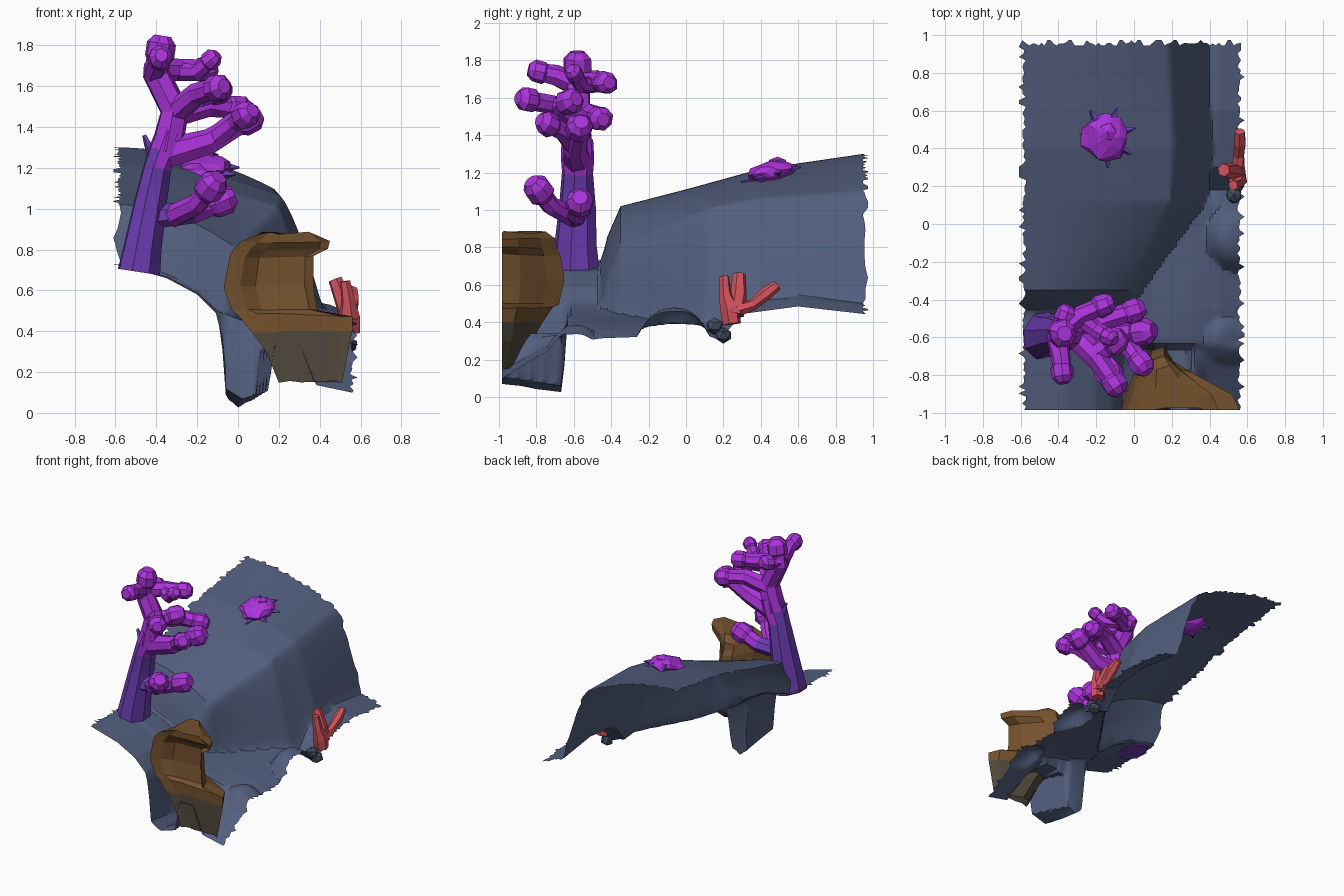
import bpy, bmesh, math, random
from mathutils import Vector

if "Cube" in bpy.data.objects:
    bpy.data.objects.remove(bpy.data.objects["Cube"])

random.seed(4)


def material(name, color):
    m = bpy.data.materials.new(name)
    m.diffuse_color = (*color, 1)
    m.use_nodes = True
    m.node_tree.nodes["Principled BSDF"].inputs["Base Color"].default_value = m.diffuse_color
    return m


SLATE = material("slate_blue", (0.086, 0.113, 0.208))
BROWN = material("brown", (0.172, 0.082, 0.026))
MUD = material("grey_brown", (0.078, 0.064, 0.043))
VIOLET = material("violet", (0.150, 0.046, 0.450))
MAGENTA = material("magenta", (0.410, 0.034, 0.710))
RED = material("coral_red", (0.640, 0.085, 0.110))
ROCK = material("dark_slate", (0.060, 0.078, 0.125))


def finish(name, bm, mats, smooth=None):
    me = bpy.data.meshes.new(name)
    bm.to_mesh(me)
    bm.free()
    for m in mats:
        me.materials.append(m)
    ob = bpy.data.objects.new(name, me)
    bpy.context.collection.objects.link(ob)
    if smooth:
        bpy.ops.object.select_all(action='DESELECT')
        bpy.context.view_layer.objects.active = ob
        ob.select_set(True)
        bpy.ops.object.shade_smooth_by_angle(angle=math.radians(smooth))
    return ob


def interp(pts, v):
    """Piecewise linear lookup in a list of (position, value)."""
    if v <= pts[0][0]:
        return pts[0][1]
    for (a, p), (b, q) in zip(pts, pts[1:]):
        if v <= b:
            return p + (q - p) * (v - a) / (b - a)
    return pts[-1][1]


def clamp(v):
    return min(max(v, 0), 1)


# ---- ground sheet: plateau, mound, pit and bumps ----
ROOF = [(-.56, .3), (-.47, .66), (-.42, .86), (-.35, 1.02), (0, 1.11), (.4, 1.22), (.95, 1.3)]
BROW = [(-.45, -.06), (-.35, 0), (-.1, .1), (.12, .19), (.4, .2), (.96, .17)]      # upper cliff edge
FOOT = [(-.45, .02), (-.33, .07), (-.1, .24), (.1, .37), (.38, .44), (.96, .4)]    # lower cliff edge
SAG = [(-.35, .22), (.12, .13), (.96, .2)]                                         # fall towards the brow
BANK = [(-.6, .73), (-.35, .67), (-.2, .59), (-.1, .5), (0, .46), (.1, .43), (.3, .41), (.45, .38), (.57, .33)]
PIT = [(-.6, .73), (-.35, .66), (-.2, .58), (-.1, .48), (-.075, .3), (-.06, .1), (.02, .05),
       (.15, .09), (.18, .34), (.30, .34), (.38, .14), (.57, .1)]
EDGE = [(-.65, -.05), (-.45, -.02), (.1, 0), (.18, -.03), (.3, .11), (.6, .15), (.95, .11)]


def height(x, y):
    # pit narrows towards its back
    shift = .24 * (y + .98) * clamp((.32 - x) / .14) * clamp((x + .02) / .06)
    low = interp(PIT, x + shift)
    if -.07 < x < .17:
        low -= (y + .85) * .15
    if x > .3:
        low += (y + .98) * .6 * clamp((x - .3) / .08)
    t = clamp((y + .66) / .03)
    side = interp(EDGE, y) * clamp((x - .1) / .3)
    g = low * (1 - t) + (interp(BANK, x) + side) * t
    for bx, by, r, h in ((.57, -.07, .19, .13), (.5, -.62, .13, .05)):
        d = math.hypot(x - bx, y - by) / r
        if d < 1:
            g += h * (1 - d ** 3)
    e, f, sag = interp(BROW, y), interp(FOOT, y), interp(SAG, y)
    drop = sag * max((min(x, e) + .6) / (e + .6), 0) ** 2
    if x > e:
        drop += .64 * ((x - e) / (f - e)) ** 1.4
    mound = interp(ROOF, y) - drop
    k = .05                                       # soft joint at the mound's foot
    h = max(k - abs(g - mound), 0) / k
    return max(g, mound) + h * h * k / 4


NX, NY = 72, 110
bm = bmesh.new()
grid = []
for j in range(NY + 1):
    row = []
    for i in range(NX + 1):
        x, y = -.585 + 1.145 * i / NX, -.985 + 1.94 * j / NY
        z = height(x, y)
        # ragged border
        if i in (0, NX):
            x += random.choice((-.012, -.004, 0, .006, .025)) * (1 if i else -1)
        if j == NY:
            y += random.choice((-.01, 0, .004, .018))
        row.append(bm.verts.new((x, y, z)))
    grid.append(row)
for j in range(NY):
    for i in range(NX):
        bm.faces.new((grid[j][i], grid[j][i + 1], grid[j + 1][i + 1], grid[j + 1][i]))
finish("ground", bm, [SLATE], 32)

# ---- stump with a recessed front: (z, left x, back x, back y, right x, recess) ----
LAYERS = [(.15, .20, .26, -.90, .51, .01), (.30, .14, .21, -.82, .54, .01), (.40, .07, .17, -.77, .56, .01),
          (.48, .00, .14, -.71, .56, .01), (.50, -.03, .13, -.68, .39, .04), (.62, -.07, .12, -.65, .37, .06),
          (.76, -.04, .12, -.67, .37, .06), (.80, -.02, .12, -.69, .44, .04), (.84, .02, .12, -.70, .45, .01),
          (.88, .11, .15, -.75, .37, .01)]
FRONT = -.985
bm = bmesh.new()
rings = []
for z, xl, xb, yb, xr, rec in LAYERS:
    dy, w = yb - FRONT, xr - xl
    pts = [(xl, FRONT), (xl + .35 * (xb - xl) - .01, FRONT + .5 * dy), (xb - .03, yb - .02), (xb + .04, yb),
           (xb + .4 * (xr - xb), FRONT + .72 * dy), (xr - .04, FRONT + .3 * dy), (xr, FRONT),
           (xr - .1 * w, FRONT + rec), (xl + .35 * w, FRONT + rec), (xl + .18 * w, FRONT + .01)]
    rings.append([bm.verts.new((x, y, z + random.uniform(-.008, .008))) for x, y in pts])
for lo, hi in zip(rings, rings[1:]):
    for k in range(10):
        n = (k + 1) % 10
        f = bm.faces.new((lo[n], lo[k], hi[k], hi[n]))
        f.material_index = int(f.calc_center_median().z < .40)
bm.faces.new(rings[-1][::-1])
bmesh.ops.recalc_face_normals(bm, faces=bm.faces)
finish("stump", bm, [BROWN, MUD])


# ---- helpers for branches ----
def tube(bm, path, radii, sides=7, flat=1.0, wobble=0.0):
    path = [Vector(p) for p in path]
    rings = []
    for i, p in enumerate(path):
        d = (path[min(i + 1, len(path) - 1)] - path[max(i - 1, 0)]).normalized()
        u = d.cross(Vector((.3, 1, .2))).normalized()
        v = d.cross(u)
        rings.append([bm.verts.new(p + radii[i] * random.uniform(1 - wobble, 1 + wobble)
                                   * (u * math.cos(a) + v * flat * math.sin(a)))
                      for a in (2 * math.pi * k / sides for k in range(sides))])
    for a, b in zip(rings, rings[1:]):
        for k in range(sides):
            bm.faces.new((a[k], a[(k + 1) % sides], b[(k + 1) % sides], b[k]))
    bm.faces.new(rings[0][::-1])
    bm.faces.new(rings[-1])


def barrel(bm, before, center, r):
    """Chunky rounded tip in line with the branch."""
    c = Vector(center)
    d = (c - Vector(before)).normalized() * r
    tube(bm, [c - d * .95, c - d * .5, c + d * .4, c + d * .9], [.65 * r, r, .98 * r, .55 * r], 8, 1, .06)


def knob(bm, center, r, squash=.95, detail=1):
    vs = bmesh.ops.create_icosphere(bm, subdivisions=detail, radius=r)["verts"]
    for v in vs:
        v.co *= random.uniform(.92, 1.12)
        v.co.z *= squash
        v.co += Vector(center)


# ---- tree trunk: violet below, magenta towards the fork ----
bm = bmesh.new()
tube(bm, [(-.485, -.59, .69), (-.465, -.59, .82), (-.43, -.58, 1.02), (-.395, -.58, 1.2), (-.365, -.58, 1.28),
          (-.33, -.58, 1.38)], [.108, .095, .083, .07, .075, .07], 8, 1.22)
tube(bm, [(-.42, -.58, 1.26), (-.46, -.58, 1.36)], [.03, .01], 4)
bmesh.ops.recalc_face_normals(bm, faces=bm.faces)
for f in bm.faces:
    c = f.calc_center_median()
    f.material_index = int(c.z > 1.22 and c.x > -.41)
finish("tree_trunk", bm, [VIOLET, MAGENTA], 25)

# ---- tree branches: path, start radius, end radius, tip radius ----
BRANCHES = [
    ([(-.35, -.58, 1.28), (-.31, -.58, 1.48), (-.40, -.58, 1.66), (-.38, -.58, 1.78)], .085, .058, .075),
    ([(-.41, -.58, 1.68), (-.28, -.48, 1.68), (-.16, -.43, 1.68)], .06, .048, .062),
    ([(-.41, -.59, 1.67), (-.39, -.70, 1.72), (-.38, -.79, 1.74)], .06, .048, .06),
    ([(-.40, -.58, 1.67), (-.36, -.48, 1.69)], .055, .05, .056),
    ([(-.28, -.50, 1.67), (-.20, -.56, 1.67), (-.13, -.60, 1.73)], .048, .04, .048),
    ([(-.32, -.58, 1.46), (-.20, -.70, 1.56), (-.10, -.85, 1.59)], .065, .052, .066),
    ([(-.31, -.57, 1.46), (-.15, -.51, 1.51), (.0, -.46, 1.49)], .065, .052, .066),
    ([(-.36, -.58, 1.27), (-.14, -.60, 1.33), (.05, -.57, 1.44)], .075, .05, .074),
    ([(-.12, -.60, 1.34), (-.02, -.66, 1.42), (.04, -.74, 1.46)], .052, .048, .066),
    ([(-.20, -.69, 1.55), (-.10, -.62, 1.58)], .06, .055, .07),
    ([(-.42, -.60, .96), (-.22, -.58, .98), (-.08, -.57, 1.04)], .06, .055, .076),
    ([(-.32, -.60, .96), (-.20, -.72, 1.02), (-.13, -.79, 1.11)], .055, .05, .076),
]
bm = bmesh.new()
for path, r0, r1, rk in BRANCHES:
    n = len(path) - 1
    tube(bm, path, [r0 + (r1 - r0) * i / n for i in range(n + 1)], 7, 1, .08)
    barrel(bm, path[-2], path[-1], rk)
bmesh.ops.recalc_face_normals(bm, faces=bm.faces)
for f in bm.faces:
    c = f.calc_center_median()
    f.material_index = int(c.z < 1.1 and c.x < -.31)
finish("tree_branches", bm, [MAGENTA, VIOLET])

# ---- low coral crown on the mound: lumpy cushion with spikes ----
bm = bmesh.new()
knob(bm, (-.15, .46, 1.205), .12, .5, 2)
for v in bm.verts:
    a = math.atan2(v.co.y - .46, v.co.x + .15)
    s = 1 + .12 * math.cos(7 * a)
    v.co.x, v.co.y = -.15 + (v.co.x + .15) * s, .46 + (v.co.y - .46) * s
    v.co.z += .16 * (v.co.y - .46)
knob(bm, (-.14, .49, 1.25), .05, .7)
finish("coral_crown", bm, [MAGENTA])
bm = bmesh.new()
for k in range(7):
    a = 2 * math.pi * k / 7 + .3
    c, s = math.cos(a), math.sin(a)
    z = 1.19 + .04 * s
    tube(bm, [(-.15 + .08 * c, .46 + .08 * s, z), (-.15 + .165 * c, .46 + .165 * s, z)], [.03, .004], 4)
finish("crown_spikes", bm, [VIOLET])

# ---- red coral ----
bm = bmesh.new()
tube(bm, [(.55, .245, .39), (.545, .235, .47), (.54, .21, .55), (.525, .205, .645)], [.05, .055, .034, .026], 6)
tube(bm, [(.55, .26, .44), (.52, .28, .54), (.475, .285, .655)], [.05, .046, .035], 6)
tube(bm, [(.55, .24, .45), (.555, .36, .495), (.56, .43, .555), (.56, .49, .60)], [.04, .03, .036, .028], 6)
bmesh.ops.recalc_face_normals(bm, faces=bm.faces)
finish("red_coral", bm, [RED])

# ---- small stones at the coral's foot ----
bm = bmesh.new()
knob(bm, (.53, .155, .38), .045)
knob(bm, (.54, .20, .33), .045)
finish("foot_stones", bm, [ROCK])
